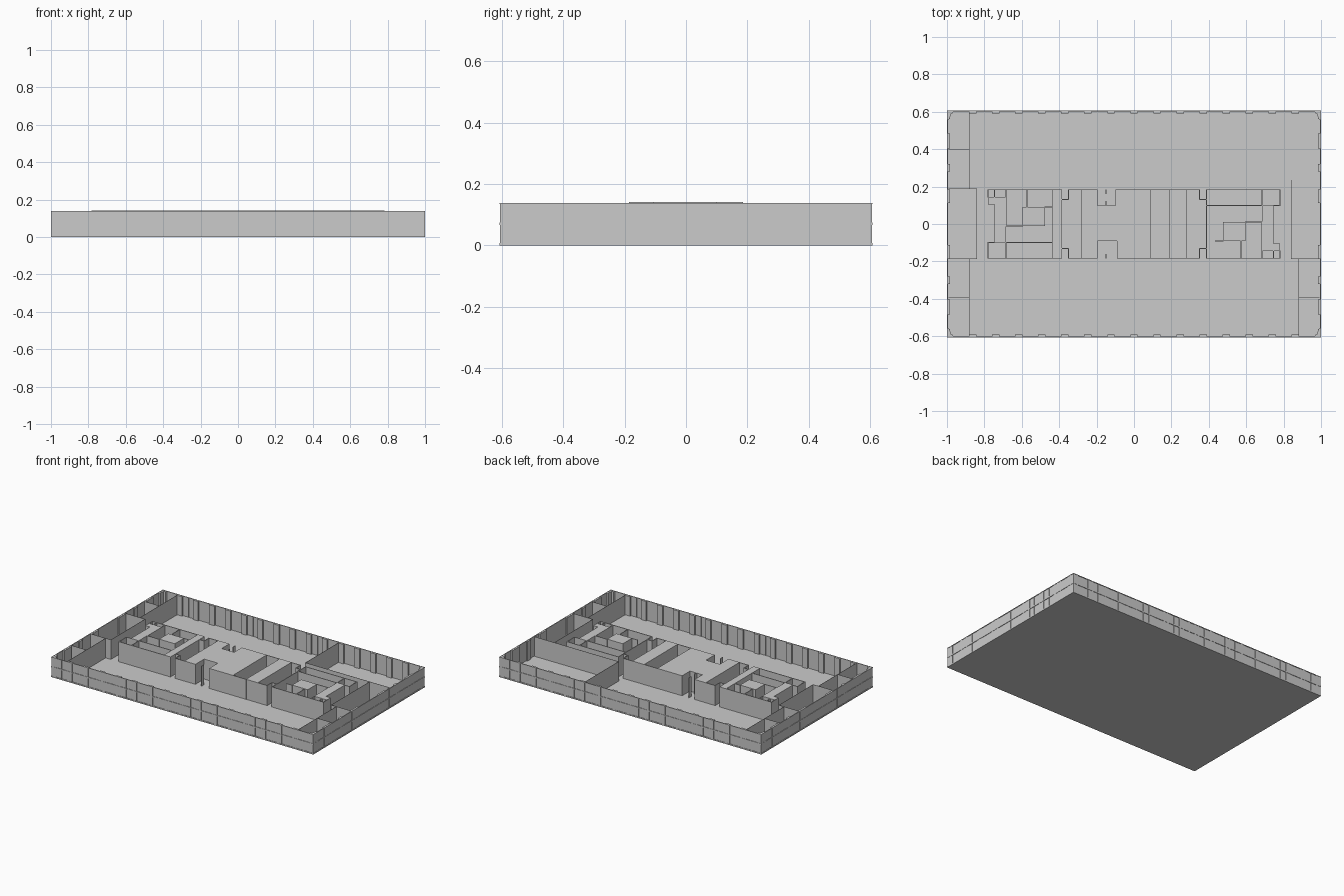
import bpy, bmesh

if "Cube" in bpy.data.objects:
    bpy.data.objects.remove(bpy.data.objects["Cube"])

X, Y, H = 1.0, 0.608, 0.138     # half length, half depth, facade height
TOP = 0.141                     # core height
FL = 0.003                      # floor thickness
T = 0.002                       # partition thickness


def make(name, boxes):
    """One object from boxes given as (x0, x1, y0, y1, z0, z1)."""
    bm = bmesh.new()
    for x0, x1, y0, y1, z0, z1 in boxes:
        prism_into(bm, [(x0, y0), (x1, y0), (x1, y1), (x0, y1)], z0, z1)
    return finish(name, bm)


def prism_into(bm, pts, z0, z1):
    lo = [bm.verts.new((x, y, z0)) for x, y in pts]
    hi = [bm.verts.new((x, y, z1)) for x, y in pts]
    n = len(pts)
    bm.faces.new(lo[::-1])
    bm.faces.new(hi)
    for i in range(n):
        j = (i + 1) % n
        bm.faces.new((lo[i], lo[j], hi[j], hi[i]))


def finish(name, bm):
    bmesh.ops.recalc_face_normals(bm, faces=bm.faces)
    me = bpy.data.meshes.new(name)
    bm.to_mesh(me)
    bm.free()
    ob = bpy.data.objects.new(name, me)
    bpy.context.collection.objects.link(ob)
    return ob


def wall(x0, y0, x1, y1, h=H, t=T):
    """Straight wall along x or y between two points."""
    x0, x1 = sorted((x0, x1))
    y0, y1 = sorted((y0, y1))
    e = t / 2
    return (x0 - e, x1 + e, y0 - e, y1 + e, FL, h)


def path(*pts):
    return [wall(*a, *b, h=TOP, t=0.005) for a, b in zip(pts, pts[1:])]


def turned(boxes):
    """Half turn about the centre."""
    return [(-b, -a, -d, -c, e, f) for a, b, c, d, e, f in boxes]


def block(x0, x1, y0, y1):
    return (x0, x1, y0, y1, FL, TOP)


make("floor_slab", [(-X, X, -Y, Y, 0, FL)])


# facade: recessed glass and piers behind continuous transoms
def ring(z0, z1, o, t):
    x, y = X - o, Y - o
    return [(-x, x, -y, -y + t, z0, z1), (-x, x, y - t, y, z0, z1),
            (-x, -x + t, -y + t, y - t, z0, z1), (x - t, x, -y + t, y - t, z0, z1)]


make("glazing", ring(FL, H, 0.0035, 0.002))
make("transoms", ring(0, 0.008, 0, 0.005) + ring(0.066, 0.074, 0, 0.005)
     + ring(H - 0.004, H, 0, 0.005))

PX, PY = X - 0.0015, Y - 0.0015     # pier face
piers, mullions = [], []
for i in range(-7, 8):
    x = i * 0.123
    for s in (-1, 1):
        y0, y1 = sorted((s * PY, s * (Y - 0.016)))
        piers.append((x - 0.02, x + 0.02, y0, y1, 0, H - 0.001))
        y0, y1 = sorted((s * PY, s * (Y - 0.006)))
        for m in (x - 0.0615, x + 0.0615):
            mullions.append((m - 0.002, m + 0.002, y0, y1, 0, H - 0.001))
for s in (-1, 1):
    x0, x1 = sorted((s * PX, s * (X - 0.015)))
    m0, m1 = sorted((s * PX, s * (X - 0.006)))
    for y, w in ((0.445, 0.04), (0.3, 0.02), (0.148, 0.037)):
        for q in (-1, 1):
            piers.append((x0, x1, q * y - w, q * y + w, 0, H - 0.001))
    for y in (-0.37, -0.225, -0.06, 0, 0.06, 0.225, 0.37):
        mullions.append((m0, m1, y - 0.002, y + 0.002, 0, H - 0.001))
make("facade_piers", piers)
make("mullions", mullions)

# corner columns with a chamfered inside
bm = bmesh.new()
for sx in (-1, 1):
    for sy in (-1, 1):
        prof = [(0, 0), (0.035, 0), (0.03, 0.014), (0.018, 0.018), (0.014, 0.045), (0, 0.05)]
        prism_into(bm, [(sx * (PX - a), sy * (PY - b)) for a, b in prof], 0, H - 0.001)
finish("corner_columns", bm)

# office partitions at both ends
make("office_partitions_left", [
    wall(-X + .01, .40, -.88, .40), wall(-X + .01, .188, -.84, .188),
    wall(-X + .01, -.185, -.84, -.185), wall(-X + .01, -.395, -.88, -.395),
    wall(-.88, .188, -.88, .60), wall(-.88, -.60, -.88, -.185),
    wall(-.84, -.185, -.84, .188)])
make("office_partitions_right", [
    wall(.35, .235, .35, .60), wall(.35, .235, X - .01, .235),
    wall(.84, -.185, .84, .235), wall(.84, -.185, X - .01, -.185),
    wall(.88, -.60, .88, -.185), wall(.88, -.395, X - .01, -.395)])

# core half: shafts as solid blocks, rooms as walls
shafts = [block(-.745, -.685, -.10, .145), block(-.78, -.745, .105, .145),
          block(-.595, -.475, -.01, .09)]
rooms = (path((-.78, .145), (-.78, .183), (-.388, .183))
         + path((-.475, .09), (-.435, .09))
         + path((-.572, .09), (-.572, .183))
         + path((-.745, .145), (-.745, .183))
         + path((-.685, .183), (-.685, -.01), (-.595, -.01))
         + path((-.388, -.10), (-.78, -.10), (-.78, -.183), (-.388, -.183))
         + path((-.685, -.10), (-.685, -.183)))
stair = (path((-.28, .183), (-.35, .183), (-.35, .13), (-.388, .13),
              (-.388, -.13), (-.35, -.13), (-.35, -.183), (-.28, -.183))
         + path((-.388, .13), (-.388, .183)) + path((-.388, -.13), (-.388, -.183)))
for side, f in (("left", lambda b: b), ("right", turned)):
    make("core_shafts_" + side, f(shafts))
    make("core_room_walls_" + side, f(rooms))
    make("stair_walls_" + side, f(stair))

# lift banks, service riser and lobby
make("service_riser", [block(-.435, -.388, -.185, .185)])
make("lift_bank_left", [block(-.28, -.195, -.185, .185), block(-.195, -.09, -.09, .10),
                        block(-.10, -.09, .10, .185), block(-.09, .09, -.185, .185)])
make("lift_bank_right", [block(.19, .28, -.185, .185)])
make("lobby_doors", path((.09, .183), (.19, .183)) + path((.09, -.183), (.19, -.183)))
make("niche_stubs", path((-.15, .183), (-.15, .163)) + path((-.15, .12), (-.15, .10))
     + path((-.15, -.183), (-.15, -.163)))
